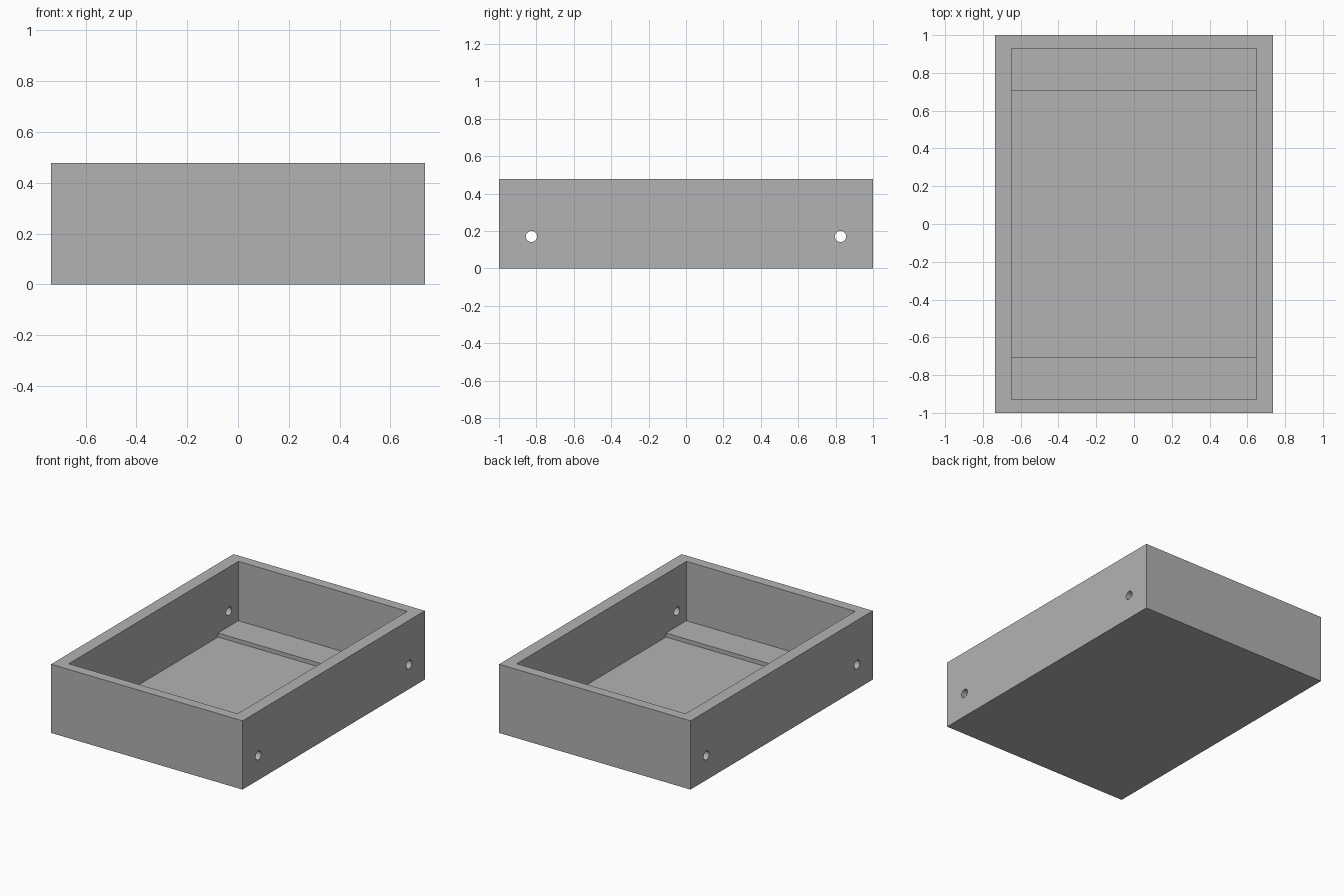
import bpy
import bmesh
import math

cube = bpy.data.objects.get("Cube")
if cube:
    bpy.data.objects.remove(cube, do_unlink=True)

WIDTH, LENGTH, HEIGHT = 1.47, 2.0, 0.477
INNER_X, INNER_Y = 0.648, 0.93
LEDGE_Y, LEDGE_Z, FLOOR_Z = 0.706, 0.065, 0.037
HOLE_Y, HOLE_Z, HOLE_R = 0.826, 0.171, 0.03

grey = bpy.data.materials.new("plain grey")
grey.use_nodes = True
colour = (0.448, 0.448, 0.448, 1)
grey.diffuse_color = colour
grey.node_tree.nodes["Principled BSDF"].inputs["Base Color"].default_value = colour


def extrude_profile(name, profile, half_x):
    """Extrude a (y, z) outline along x, centred on x = 0."""
    bm = bmesh.new()
    face = bm.faces.new([bm.verts.new((-half_x, y, z)) for y, z in profile])
    grown = bmesh.ops.extrude_face_region(bm, geom=[face])["geom"]
    moved = [v for v in grown if isinstance(v, bmesh.types.BMVert)]
    bmesh.ops.translate(bm, verts=moved, vec=(2 * half_x, 0, 0))
    bmesh.ops.recalc_face_normals(bm, faces=bm.faces)
    mesh = bpy.data.meshes.new(name)
    bm.to_mesh(mesh)
    bm.free()
    mesh.materials.append(grey)
    obj = bpy.data.objects.new(name, mesh)
    bpy.context.collection.objects.link(obj)
    return obj


def cut(target, cutter):
    """Subtract the cutter from the target, then discard the cutter."""
    cutter.hide_render = True
    mod = target.modifiers.new("cut", "BOOLEAN")
    mod.operation = "DIFFERENCE"
    mod.solver = "EXACT"
    mod.object = cutter
    bpy.context.view_layer.objects.active = target
    bpy.ops.object.modifier_apply(modifier=mod.name)
    bpy.data.objects.remove(cutter, do_unlink=True)


# Outer block
half = LENGTH / 2
tray = extrude_profile(
    "tray", [(-half, 0), (half, 0), (half, HEIGHT), (-half, HEIGHT)], WIDTH / 2)

# Open cavity with a raised ledge at each end
right_half = [(LEDGE_Y, FLOOR_Z), (LEDGE_Y, LEDGE_Z), (INNER_Y, LEDGE_Z), (INNER_Y, 1)]
left_half = [(-y, z) for y, z in reversed(right_half)]
cut(tray, extrude_profile("cavity_cutter", right_half + left_half, INNER_X))

# Round holes through both side walls
for side in (-1, 1):
    circle = [(side * HOLE_Y + HOLE_R * math.cos(a), HOLE_Z + HOLE_R * math.sin(a))
              for a in (math.tau * i / 32 for i in range(32))]
    cut(tray, extrude_profile("hole_cutter", circle, WIDTH))

# Smooth hole walls, keeping the box edges sharp
bpy.ops.object.select_all(action="DESELECT")
tray.select_set(True)
bpy.context.view_layer.objects.active = tray
bpy.ops.object.shade_smooth_by_angle(angle=math.radians(30))
